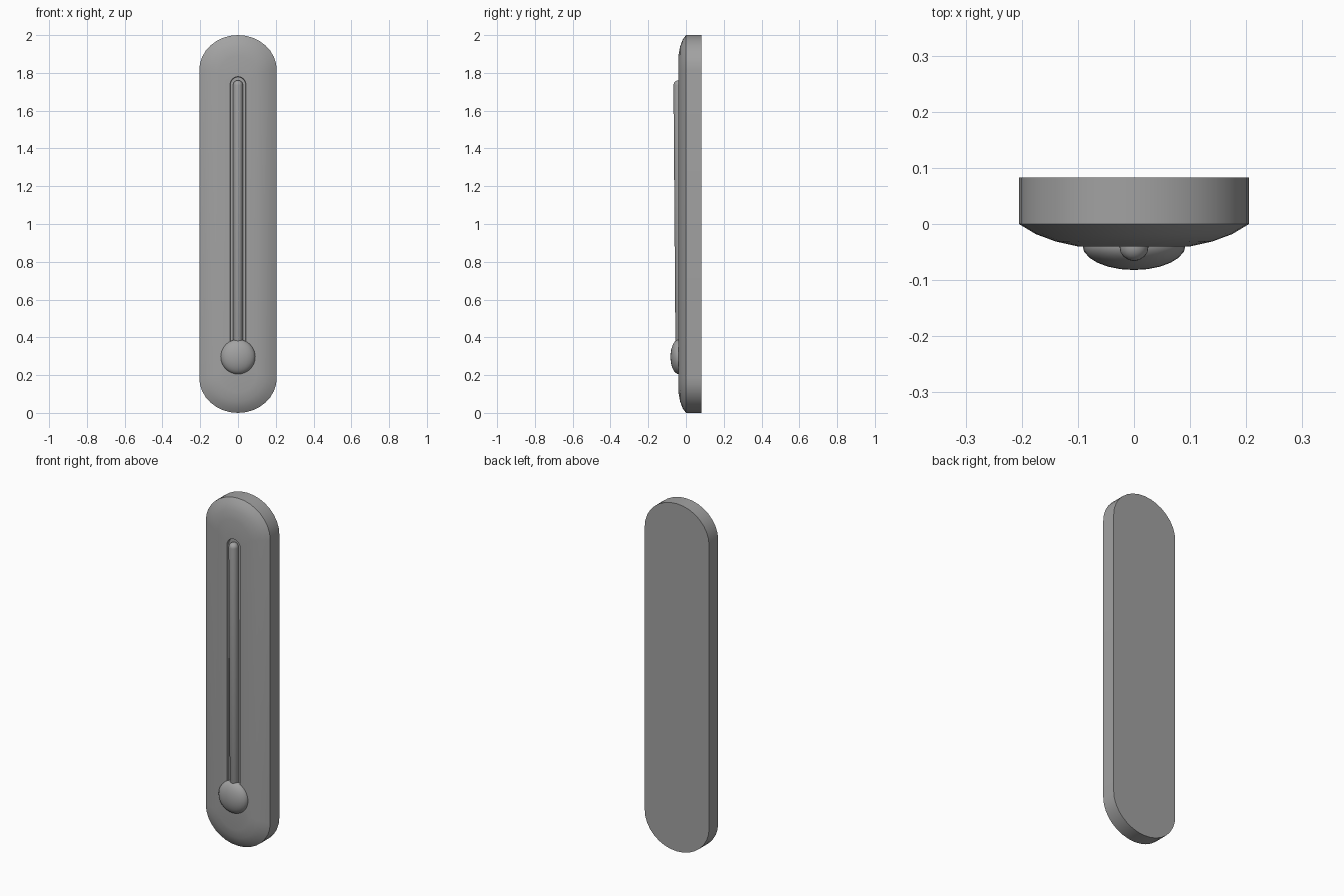
import bpy, bmesh
from math import sin, cos, pi, radians

cube = bpy.data.objects.get("Cube")
if cube:
    bpy.data.objects.remove(cube)

grey = bpy.data.materials.new("plain grey")
grey.use_nodes = True
COLOUR = (0.36, 0.36, 0.36, 1)
grey.diffuse_color = COLOUR
grey.node_tree.nodes["Principled BSDF"].inputs["Base Color"].default_value = COLOUR


def finish(obj, angle):
    """Give an object its material and smooth shading with kept edges."""
    obj.data.materials.clear()
    obj.data.materials.append(grey)
    bpy.ops.object.select_all(action="DESELECT")
    obj.select_set(True)
    bpy.context.view_layer.objects.active = obj
    bpy.ops.object.shade_smooth_by_angle(angle=radians(angle))


def capsule_ring(bm, half_width, cap, bottom, top, y, steps=16):
    """Upright slot outline with an elliptical cap at each end."""
    ring = []
    for centre, start in ((top - cap, 0), (bottom + cap, pi)):
        for i in range(steps + 1):
            a = start + pi * i / steps
            ring.append(bm.verts.new((half_width * cos(a), y, centre + cap * sin(a))))
    return ring


def loft(name, rings, angle):
    """Join matching slot outlines from back to front and close both ends."""
    bm = bmesh.new()
    loops = [capsule_ring(bm, *r) for r in rings]
    for a, b in zip(loops, loops[1:]):
        for i in range(len(a)):
            j = (i + 1) % len(a)
            bm.faces.new((a[i], a[j], b[j], b[i]))
    bm.faces.new(loops[0])
    bm.faces.new(loops[-1])
    bmesh.ops.recalc_face_normals(bm, faces=bm.faces)
    mesh = bpy.data.meshes.new(name)
    bm.to_mesh(mesh)
    bm.free()
    obj = bpy.data.objects.new(name, mesh)
    bpy.context.collection.objects.link(obj)
    finish(obj, angle)


# Backing plate: straight sides, rounded front, recessed channel for the tube
loft("backing_plate", [
    (0.205, 0.185, 0, 2, 0.083),
    (0.205, 0.185, 0, 2, 0),
    (0.175, 0.165, 0.025, 1.975, -0.018),
    (0.14, 0.135, 0.06, 1.94, -0.031),
    (0.1, 0.1, 0.11, 1.89, -0.04),
    (0.042, 0.042, 0.28, 1.78, -0.04),
    (0.04, 0.04, 0.282, 1.778, -0.025),
], 28)

# Glass tube: slightly leaning rod with a rounded upper end
bpy.ops.mesh.primitive_uv_sphere_add(segments=16, ring_count=12, radius=0.026)
tube = bpy.context.object
tube.name = "glass_tube"
for v in tube.data.vertices:
    if v.co.z > -0.001:
        v.co.z += 1.735
        v.co.y -= 0.04
    else:
        v.co.z += 0.3
        v.co.y -= 0.03
finish(tube, 60)

# Bulb: flattened dome at the foot of the tube
bpy.ops.mesh.primitive_uv_sphere_add(segments=24, ring_count=16, radius=1,
                                     location=(0, -0.038, 0.297))
bulb = bpy.context.object
bulb.name = "bulb"
bulb.scale = (0.092, 0.044, 0.092)
bpy.ops.object.transform_apply(location=False, rotation=False, scale=True)
finish(bulb, 60)
